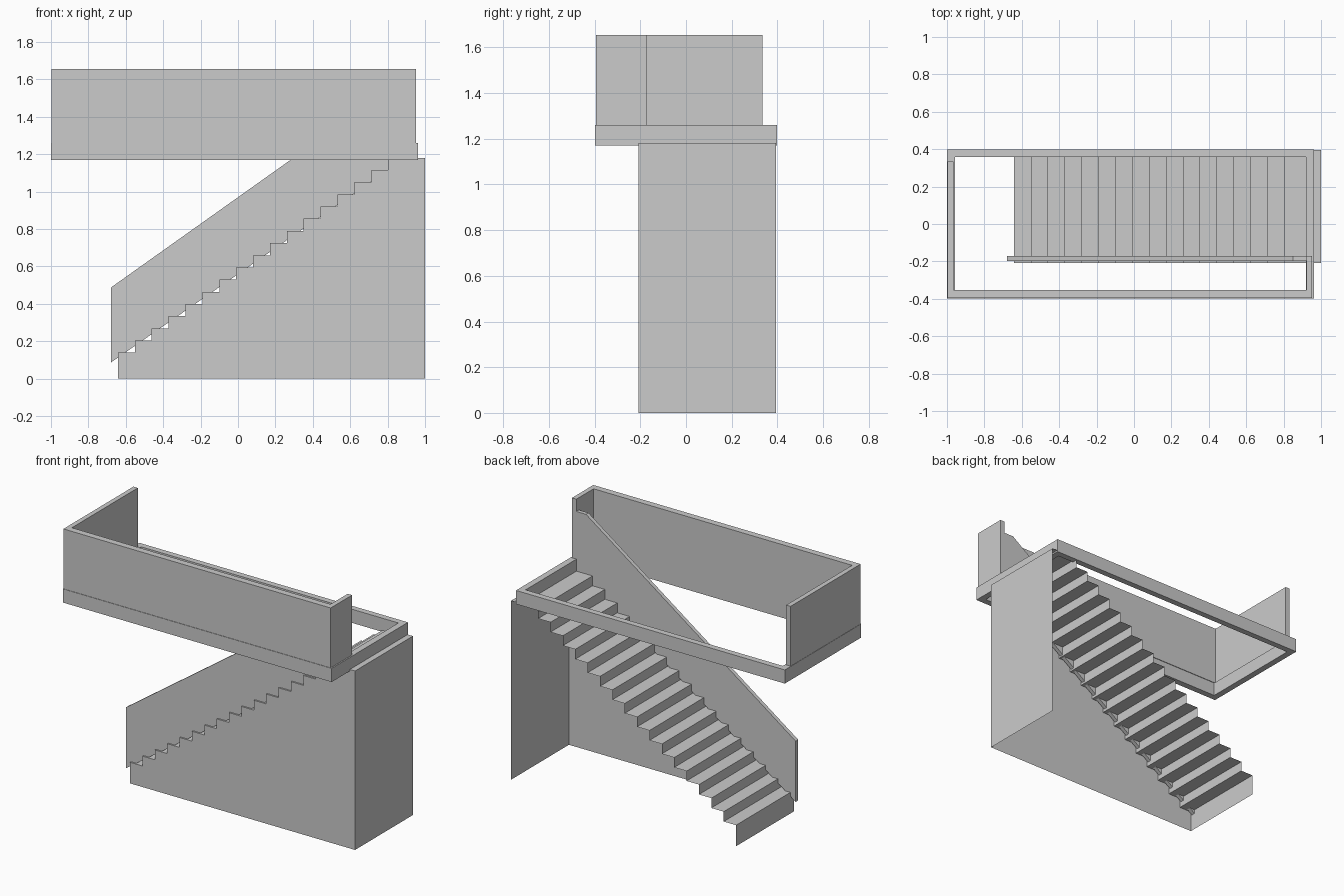
import bpy, bmesh

if "Cube" in bpy.data.objects:
    bpy.data.objects.remove(bpy.data.objects["Cube"])

STEPS, X0, GOING = 17, -0.642, 0.0903      # risers, first riser, tread depth
Z0, RISE, TOP = 0.139, 0.0651, 1.18        # first tread height, rise, landing
YF, YB = -0.208, 0.395                     # stair front and back


def make(name, bm):
    bmesh.ops.recalc_face_normals(bm, faces=bm.faces)
    me = bpy.data.meshes.new(name)
    bm.to_mesh(me)
    bm.free()
    ob = bpy.data.objects.new(name, me)
    bpy.context.collection.objects.link(ob)
    return ob


def box(name, x0, x1, y0, y1, z0, z1):
    bm = bmesh.new()
    bmesh.ops.create_cube(bm, size=1)
    for v in bm.verts:
        v.co = ((x0 + x1) / 2 + v.co.x * (x1 - x0),
                (y0 + y1) / 2 + v.co.y * (y1 - y0),
                (z0 + z1) / 2 + v.co.z * (z1 - z0))
    return make(name, bm)


def prism(name, pts, axis, a, b):
    """Extrude a closed profile along y (points are x,z) or z (points are x,y)."""
    bm = bmesh.new()
    place = (lambda p: (p[0], a, p[1])) if axis == 'y' else (lambda p: (p[0], p[1], a))
    face = bm.faces.new([bm.verts.new(place(p)) for p in pts])
    ext = bmesh.ops.extrude_face_region(bm, geom=[face], use_keep_orig=True)
    d = (0, b - a, 0) if axis == 'y' else (0, 0, b - a)
    bmesh.ops.translate(bm, vec=d, verts=[g for g in ext['geom'] if isinstance(g, bmesh.types.BMVert)])
    return make(name, bm)


# Stair shell: folded sheet of risers and treads, landing and end wall, plus front wall
profile = [(X0, 0)]
for i in range(STEPS):
    z = Z0 + i * RISE
    x_next = X0 + (i + 1) * GOING if i < STEPS - 1 else 1.0
    profile += [(X0 + i * GOING, z), (x_next, z)]
profile.append((1.0, 0))

bm = bmesh.new()
front = [bm.verts.new((x, YF, z)) for x, z in profile]
back = [bm.verts.new((x, YB, z)) for x, z in profile]
for i in range(len(profile) - 1):
    bm.faces.new((front[i], front[i + 1], back[i + 1], back[i]))
bm.faces.new(front)
make("stair_shell", bm)

# Sloping balustrade along the open side of the flight
prism("stair_balustrade",
      [(-0.68, 0.086), (0.85, 1.15), (0.95, 1.17), (0.95, 1.574),
       (0.85, 1.574), (-0.68, 0.487)], 'y', -0.198, -0.172)

# Rectangular floor-opening frame
bm = bmesh.new()
outer = [(-1, -0.398), (0.962, -0.398), (0.962, 0.398), (-1, 0.398)]
inner = [(-0.958, -0.356), (0.92, -0.356), (0.92, 0.358), (-0.958, 0.358)]
rings = [[bm.verts.new((x, y, z)) for x, y in loop]
         for loop, z in ((outer, 1.17), (outer, 1.26), (inner, 1.26), (inner, 1.17))]
for k in range(4):
    a, b = rings[k], rings[(k + 1) % 4]
    for i in range(4):
        j = (i + 1) % 4
        bm.faces.new((a[i], a[j], b[j], b[i]))
make("opening_frame", bm)

# Guard wall standing on the frame: left side, front and short right return
prism("guard_wall",
      [(-0.998, 0.335), (-0.998, -0.395), (0.953, -0.395), (0.953, -0.172),
       (0.921, -0.172), (0.921, -0.352), (-0.966, -0.352), (-0.966, 0.335)],
      'z', 1.26, 1.655)
